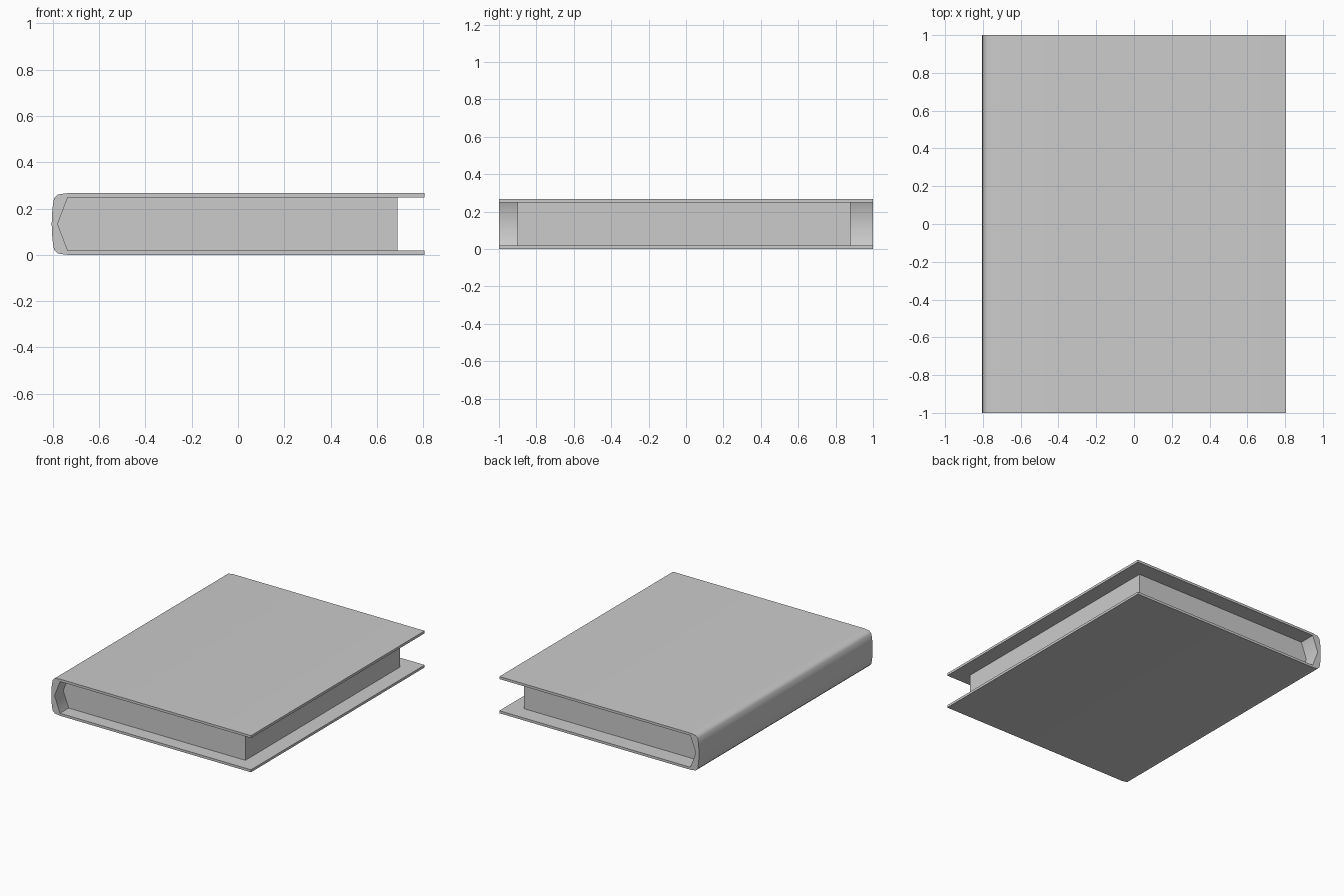
import bpy
import bmesh
from math import radians

if "Cube" in bpy.data.objects:
    bpy.data.objects.remove(bpy.data.objects["Cube"], do_unlink=True)

grey = bpy.data.materials.new("plain_grey")
grey.use_nodes = True
colour = (0.6, 0.6, 0.6, 1)
grey.diffuse_color = colour
grey.node_tree.nodes["Principled BSDF"].inputs["Base Color"].default_value = colour

HEIGHT = 0.267
MID = HEIGHT / 2
BOARD = 0.018


def mirrored(lower):
    """Complete a half profile by reflecting it about mid height."""
    return lower + [(x, HEIGHT - z) for x, z in reversed(lower) if abs(z - MID) > 1e-6]


def extrude_profile(name, profile, y_front, y_back):
    bm = bmesh.new()
    face = bm.faces.new([bm.verts.new((x, y_front, z)) for x, z in profile])
    result = bmesh.ops.extrude_face_region(bm, geom=[face])
    moved = [g for g in result["geom"] if isinstance(g, bmesh.types.BMVert)]
    bmesh.ops.translate(bm, verts=moved, vec=(0, y_back - y_front, 0))
    bmesh.ops.recalc_face_normals(bm, faces=bm.faces)
    mesh = bpy.data.meshes.new(name)
    bm.to_mesh(mesh)
    bm.free()
    mesh.materials.append(grey)
    obj = bpy.data.objects.new(name, mesh)
    bpy.context.collection.objects.link(obj)
    return obj


# Shared V-shaped hollow between the boards and the spine
hollow = mirrored([(-0.735, BOARD), (-0.779, MID)])

# Cover: two boards joined by a rounded spine
outer = mirrored([(0.805, 0), (-0.735, 0), (-0.778, 0.006), (-0.795, 0.023),
                  (-0.802, 0.07), (-0.805, MID)])
inner = [(0.805, HEIGHT - BOARD)] + hollow[::-1] + [(0.805, BOARD)]
cover = extrude_profile("cover", outer + inner, -1, 1)

# Page block set back from the board edges
pages = extrude_profile("pages", hollow + [(0.69, HEIGHT - BOARD), (0.69, BOARD)], -0.9, 0.88)

# Soft spine, crisp board edges
bpy.ops.object.select_all(action="DESELECT")
cover.select_set(True)
bpy.context.view_layer.objects.active = cover
bpy.ops.object.shade_smooth_by_angle(angle=radians(50))
